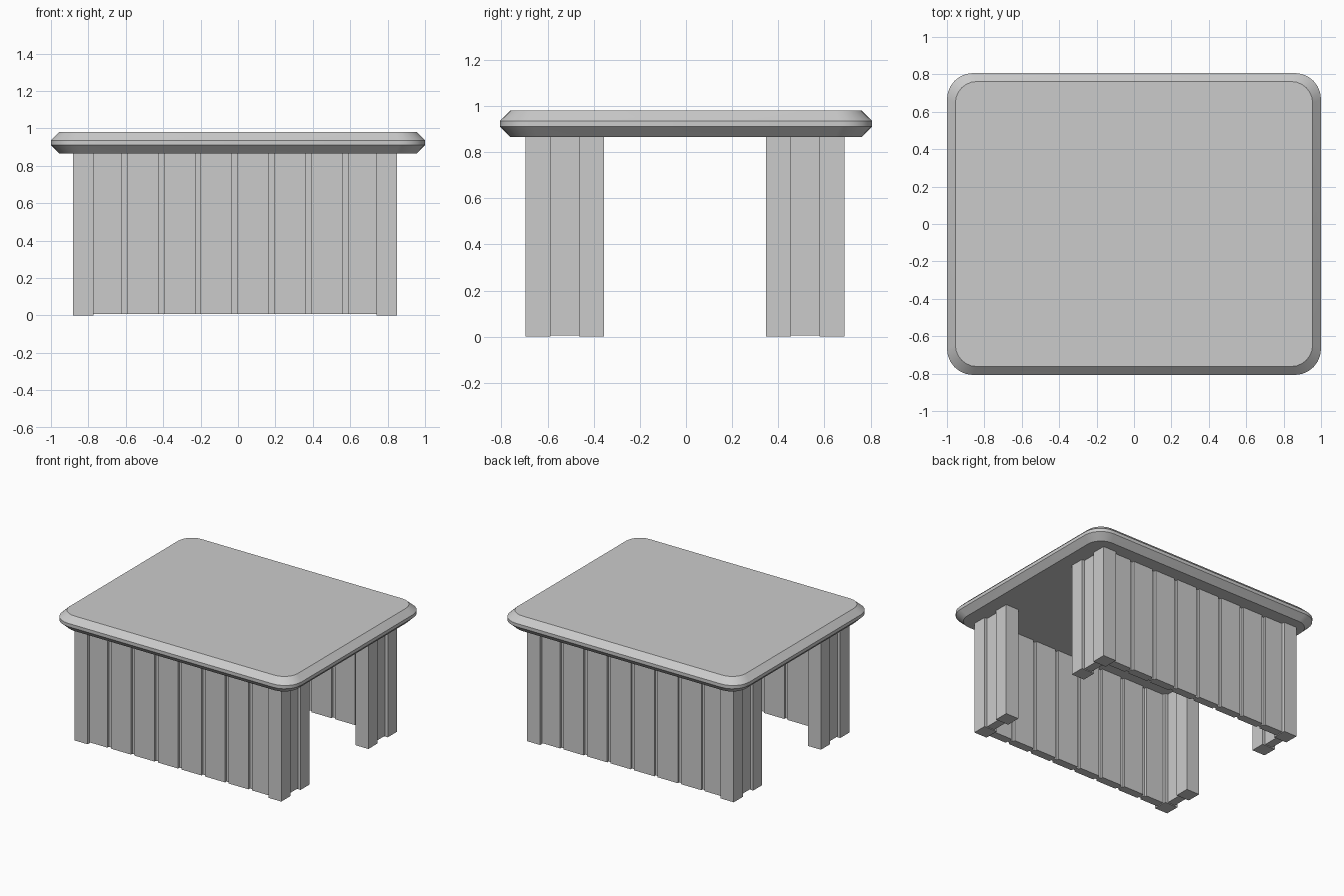
import bpy, bmesh
from math import cos, sin, pi

if "Cube" in bpy.data.objects:
    bpy.data.objects.remove(bpy.data.objects["Cube"])

TOP_UNDER = 0.866


def make(name, bm):
    bmesh.ops.recalc_face_normals(bm, faces=bm.faces)
    me = bpy.data.meshes.new(name)
    bm.to_mesh(me)
    bm.free()
    ob = bpy.data.objects.new(name, me)
    bpy.context.collection.objects.link(ob)
    return ob


def box(bm, x0, x1, y0, y1, z0, z1):
    vs = bmesh.ops.create_cube(bm, size=1)["verts"]
    for v in vs:
        v.co = (x1 if v.co.x > 0 else x0,
                y1 if v.co.y > 0 else y0,
                z1 if v.co.z > 0 else z0)


def rounded_ring(bm, hx, hy, r, z, seg=6):
    verts = []
    for q, (sx, sy) in enumerate([(1, 1), (-1, 1), (-1, -1), (1, -1)]):
        for i in range(seg + 1):
            a = pi / 2 * (q + i / seg)
            verts.append(bm.verts.new((sx * (hx - r) + r * cos(a),
                                       sy * (hy - r) + r * sin(a), z)))
    return verts


# Tabletop: stacked rounded rectangles with chamfered edge
bm = bmesh.new()
profile = [(0.045, 0.115, TOP_UNDER), (0.0, 0.14, 0.911),
           (0.0, 0.14, 0.936), (0.045, 0.115, 0.98)]
rings = [rounded_ring(bm, 1 - i, 0.807 - i, r, z) for i, r, z in profile]
n = len(rings[0])
for a, b in zip(rings, rings[1:]):
    for i in range(n):
        j = (i + 1) % n
        f = bm.faces.new((a[i], a[j], b[j], b[i]))
        f.smooth = True
bm.faces.new(rings[0][::-1])
bm.faces.new(rings[-1])
top = make("tabletop", bm)
bpy.context.view_layer.objects.active = top
top.select_set(True)
bpy.ops.object.shade_smooth_by_angle(angle=0.6)
top.select_set(False)

X0, X1 = -0.882, 0.85      # outer faces of the posts
POST = 0.109               # post width
STEP = 0.023               # board set-back from the post face
CORE = 0.040               # groove set-back from the post face
FOOT = 0.006               # boards stop just above the floor

for side, y_out, y_in in [("front", -0.696, -0.355), ("back", 0.688, 0.347)]:
    s = 1 if y_in > y_out else -1

    def span(y, d0, d1):
        return sorted((y + s * d0, y + s * d1))

    # Corner posts and inner posts
    bm = bmesh.new()
    for xa in (X0, X1 - POST):
        box(bm, xa, xa + POST, *span(y_out, 0, POST), 0, TOP_UNDER)
        box(bm, xa, xa + POST, *span(y_in, -POST, 0), 0, TOP_UNDER)
    make(side + "_posts", bm)

    # Short end panels joining each pair of posts
    bm = bmesh.new()
    depth = abs(y_in - y_out)
    for xa in (X0, X1 - POST):
        box(bm, xa + STEP, xa + POST - STEP,
            *span(y_out, POST, depth - POST), FOOT, TOP_UNDER)
    make(side + "_end_panels", bm)

    # Long wall: one closed outline with grooves on both faces
    outer, inner = STEP, POST - STEP
    deep_o, deep_i = CORE, POST - CORE
    xs = [X0 + POST]
    depths = []
    for k in range(7):
        g = -0.608 + k * 0.197
        xs += [g - 0.0145, g + 0.0145]
    xs.append(X1 - POST)
    lower, upper = [], []
    for i in range(len(xs) - 1):
        groove = i % 2 == 1
        for x in (xs[i], xs[i + 1]):
            lower.append((x, y_out + s * (deep_o if groove else outer)))
            upper.append((x, y_out + s * (deep_i if groove else inner)))
    bm = bmesh.new()
    face = bm.faces.new([bm.verts.new((x, y, FOOT)) for x, y in lower + upper[::-1]])
    ext = bmesh.ops.extrude_face_region(bm, geom=[face], use_keep_orig=True)
    for v in ext["geom"]:
        if isinstance(v, bmesh.types.BMVert):
            v.co.z = TOP_UNDER
    make(side + "_plank_wall", bm)
